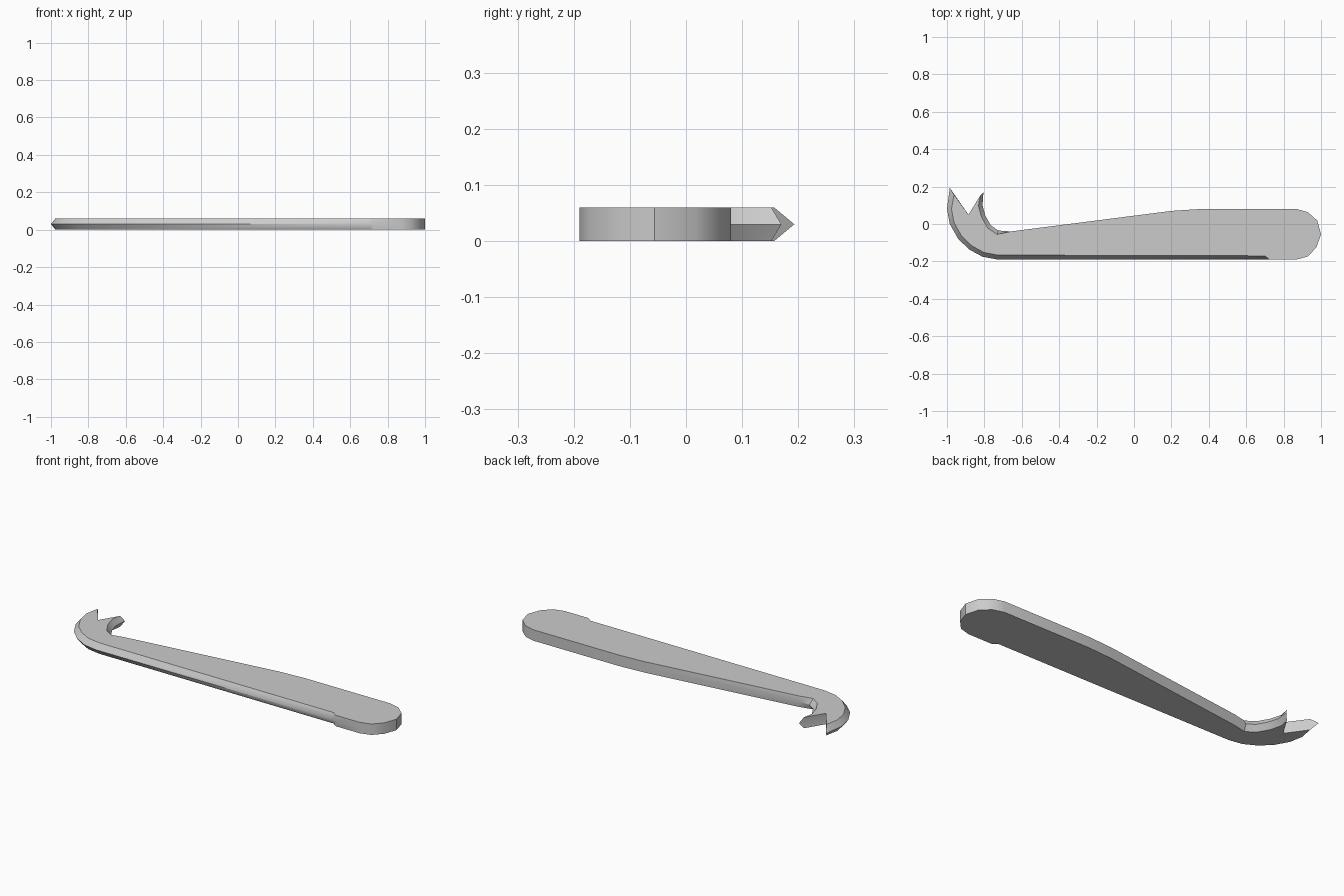
import bpy
import bmesh
import math
from mathutils import Vector

cube = bpy.data.objects.get("Cube")
if cube:
    bpy.data.objects.remove(cube, do_unlink=True)

THICKNESS = 0.06

steel = bpy.data.materials.new("grey steel")
steel.use_nodes = True
colour = (0.6, 0.6, 0.6, 1)
steel.diffuse_color = colour
steel.node_tree.nodes["Principled BSDF"].inputs["Base Color"].default_value = colour

# Counter-clockwise outline sections: (points, width of the ground bevel)
rounded_handle = [(0.725, -0.19), (0.87, -0.19), (0.93, -0.173), (0.975, -0.125),
                  (1.0, -0.056), (0.98, 0.018), (0.93, 0.063), (0.87, 0.08)]
back_edge = [(0.35, 0.08), (0.2, 0.07), (-0.66, -0.04)]
inner_hook = [(-0.725, -0.035), (-0.765, -0.008), (-0.795, 0.045), (-0.81, 0.1)]
inner_tip = [(-0.805, 0.17)]
notch = [(-0.885, 0.05)]
outer_tip = [(-0.985, 0.193)]
outer_hook = [(-1.0, 0.08), (-0.985, 0.0), (-0.94, -0.08),
              (-0.88, -0.137), (-0.81, -0.175), (-0.73, -0.19)]
front_edge = [(0.7, -0.19)]
sections = [(rounded_handle, 0), (back_edge, 0), (inner_hook, 0.022), (inner_tip, 0),
            (notch, 0), (outer_tip, 0), (outer_hook, 0.024), (front_edge, 0.02)]

outline = [(Vector(p), width) for points, width in sections for p in points]
# The flat faces stop short of the two claw tips
face_tips = {inner_tip[0]: (-0.822, 0.152), outer_tip[0]: (-0.962, 0.157)}
face_tips = {tuple(Vector(k)): Vector(v) for k, v in face_tips.items()}


def face_point(i):
    """Move an outline point inward by the width of its bevel."""
    p, width = outline[i]
    if tuple(p) in face_tips:
        return face_tips[tuple(p)]
    before = outline[i - 1][0]
    after = outline[(i + 1) % len(outline)][0]
    a, b = (p - before).normalized(), (after - p).normalized()
    along = (a + b).normalized()
    return p + Vector((-along.y, along.x)) * width


# Three rings: lower face, ridge at half height, upper face
bm = bmesh.new()
count = len(outline)
inset = [face_point(i) for i in range(count)]
edge = [p for p, width in outline]
rings = []
for points, z in ((inset, 0), (edge, THICKNESS / 2), (inset, THICKNESS)):
    rings.append([bm.verts.new((p.x, p.y, z)) for p in points])
for low, high in zip(rings, rings[1:]):
    for i in range(count):
        j = (i + 1) % count
        bm.faces.new((low[i], low[j], high[j], high[i]))
caps = [bm.faces.new(rings[0][::-1]), bm.faces.new(rings[2])]
bmesh.ops.triangulate(bm, faces=caps)
bmesh.ops.recalc_face_normals(bm, faces=bm.faces)

mesh = bpy.data.meshes.new("hooked_bar")
bm.to_mesh(mesh)
bm.free()
mesh.materials.append(steel)
bar = bpy.data.objects.new("hooked_bar", mesh)
bpy.context.collection.objects.link(bar)

bpy.ops.object.select_all(action="DESELECT")
bar.select_set(True)
bpy.context.view_layer.objects.active = bar
bpy.ops.object.shade_smooth_by_angle(angle=math.radians(35))
